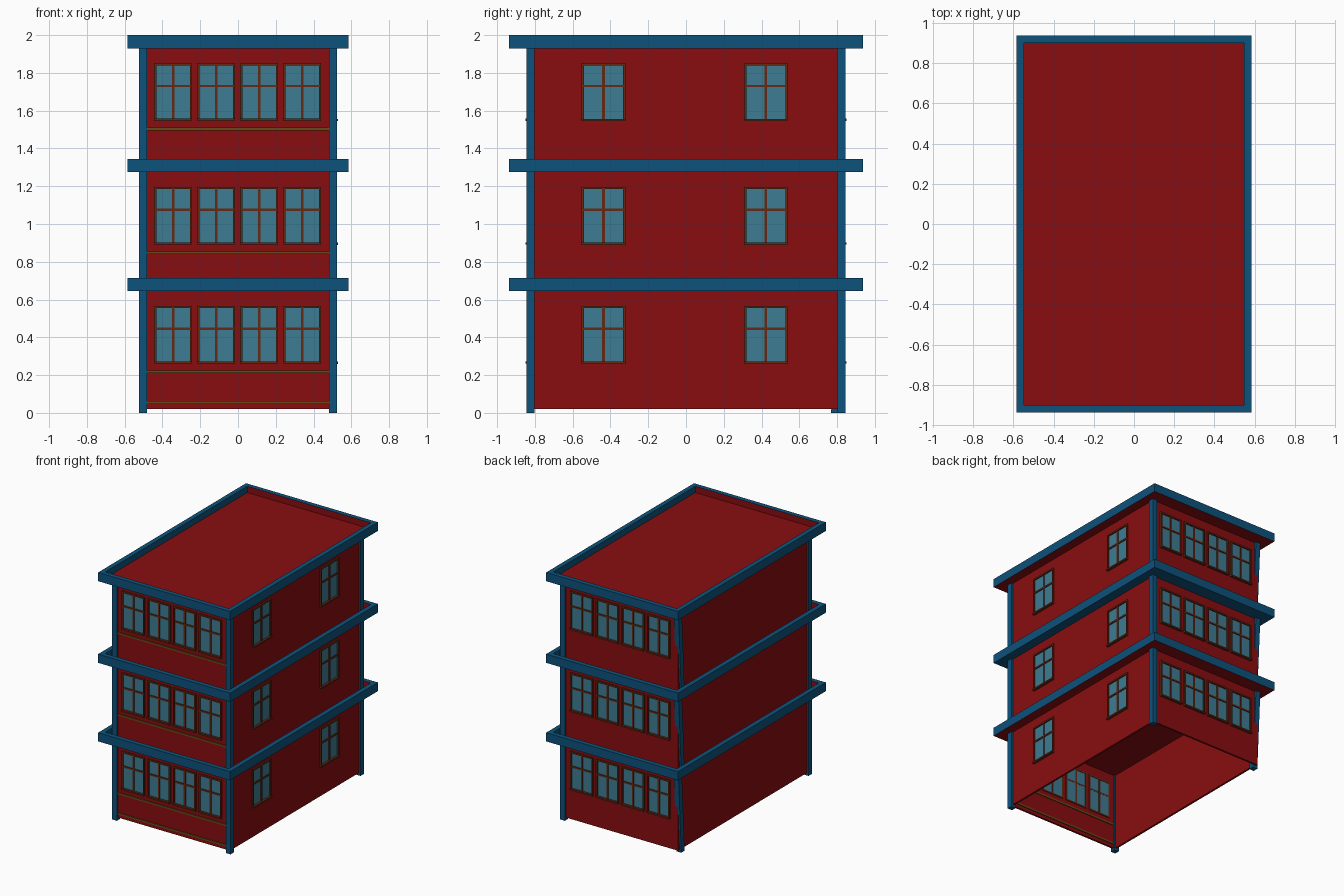
import bpy, bmesh
from mathutils import Matrix, Vector

cube = bpy.data.objects.get("Cube")
if cube:
    bpy.data.objects.remove(cube, do_unlink=True)


def material(name, r, g, b):
    m = bpy.data.materials.new(name)
    m.use_nodes = True
    m.diffuse_color = (r, g, b, 1)
    m.node_tree.nodes["Principled BSDF"].inputs["Base Color"].default_value = (r, g, b, 1)
    return m


RED = material("brick_red", 0.25, 0.004, 0.005)
BLUE = material("deep_blue", 0.004, 0.085, 0.2)
GLASS = material("window_glass", 0.047, 0.2, 0.29)
FRAME = material("frame_brown", 0.13, 0.022, 0.006)
TRIM = material("olive_trim", 0.14, 0.07, 0.008)


def add_box(bm, lo, hi):
    """Axis-aligned box between two corners, added to a bmesh."""
    lo, hi = Vector(lo), Vector(hi)
    size = hi - lo
    mat = Matrix.Translation((lo + hi) / 2) @ Matrix.Diagonal((*size, 1))
    return bmesh.ops.create_cube(bm, size=1, matrix=mat)["verts"]


def finish(bm, name, *mats, matrix=None):
    me = bpy.data.meshes.new(name)
    bm.to_mesh(me)
    bm.free()
    for m in mats:
        me.materials.append(m)
    ob = bpy.data.objects.new(name, me)
    bpy.context.collection.objects.link(ob)
    if matrix:
        ob.matrix_world = matrix
    return ob


def box(name, lo, hi, mat):
    bm = bmesh.new()
    add_box(bm, lo, hi)
    return finish(bm, name, mat)


HX, HY = 0.51, 0.83            # outer wall planes
PX, PY, POST = 0.525, 0.845, 0.042
WALL = 0.016
SLABS = [0.645, 1.275, 1.93]   # underside of each ledge
LEDGE = 0.07

# Walls, open underneath
for s, side in ((-1, "right"), (1, "left")):
    box(side + "_wall", (s * HX, -HY, 0.02), (s * (HX - WALL), HY, 1.94), RED)
for s, side in ((-1, "front"), (1, "back")):
    box(side + "_wall", (-HX + WALL, s * HY, 0.02), (HX - WALL, s * (HY - WALL), 1.94), RED)


# Ledges: blue rim around a sunken red tray
def ledge(name, z, soffit):
    bm = bmesh.new()
    add_box(bm, (-0.585, -0.937, z), (0.585, 0.937, z + LEDGE))
    bm.normal_update()
    top = max(bm.faces, key=lambda f: f.calc_center_median().z)
    bmesh.ops.inset_region(bm, faces=[top], thickness=0.053)
    ext = bmesh.ops.extrude_face_region(bm, geom=[top])
    bmesh.ops.delete(bm, geom=[top], context="FACES_ONLY")
    verts = [v for v in ext["geom"] if isinstance(v, bmesh.types.BMVert)]
    bmesh.ops.translate(bm, verts=verts, vec=(0, 0, -0.05))
    bmesh.ops.recalc_face_normals(bm, faces=bm.faces)
    for f in bm.faces:
        c = f.calc_center_median()
        inner = abs(c.x) < 0.54 and abs(c.y) < 0.9
        if inner:
            f.material_index = 1 if f.normal.z > -0.5 else soffit
    finish(bm, name, BLUE, RED)


for name, z, soffit in zip(("lower_ledge", "middle_ledge", "roof"), SLABS, (1, 0, 1)):
    ledge(name, z, soffit)

# Corner posts per storey; the back right ones lean inwards at the foot
floors = [0] + [z + 0.02 for z in SLABS[:2]]
for i, (z0, z1) in enumerate(zip(floors, SLABS)):
    for sx in (-1, 1):
        for sy in (-1, 1):
            bm = bmesh.new()
            verts = add_box(bm, (sx * PX, sy * PY, z0),
                            (sx * (PX - POST), sy * (PY - POST), z1))
            if sx < 0 < sy:
                for v in verts:
                    if v.co.z < z0 + 0.01:
                        v.co.y -= 0.035
            bmesh.ops.recalc_face_normals(bm, faces=bm.faces)
            name = f"{'back' if sy > 0 else 'front'}_{'left' if sx > 0 else 'right'}_post_{i + 1}"
            finish(bm, name, BLUE)


# Window: local x along the wall, -y outwards, origin at glass top centre
def window(name, width, height, matrix):
    bm = bmesh.new()
    w, b = width / 2, 0.012
    out, back = -0.012, WALL + 0.005
    for s in (-1, 1):
        add_box(bm, (s * w, out, -height), (s * (w + b), back, 0))
    add_box(bm, (-w - b, out, 0), (w + b, back, b))
    add_box(bm, (-w - b, out - 0.008, -height - b), (w + b, back, -height))
    add_box(bm, (-0.007, out + 0.004, -height), (0.007, back - 0.001, 0))
    add_box(bm, (-w, out + 0.003, -0.116), (w, back - 0.002, -0.103))
    brown = len(bm.faces)
    add_box(bm, (-w, -0.002, -height), (w, WALL + 0.002, 0))
    bm.faces.ensure_lookup_table()
    for f in bm.faces[brown:]:
        f.material_index = 1
    bmesh.ops.recalc_face_normals(bm, faces=bm.faces)
    finish(bm, name, FRAME, GLASS, matrix=matrix)


def turn(degrees):
    return Matrix.Rotation(degrees * 3.14159265 / 180, 4, "Z")


for i, z in enumerate(SLABS):
    top = z - 0.09
    for k in range(4):
        x = -0.343 + k * 0.2275
        window(f"front_window_{i + 1}_{k + 1}", 0.177, 0.282,
               Matrix.Translation((x, -HY, top)))
        window(f"back_window_{i + 1}_{k + 1}", 0.177, 0.282,
               Matrix.Translation((x, HY, top)) @ turn(180))
    for k, y in enumerate((-0.437, 0.423)):
        window(f"left_window_{i + 1}_{k + 1}", 0.207, 0.284,
               Matrix.Translation((HX, y, top)) @ turn(90))

# Thin horizontal bands across the front
for i, z in enumerate([0.055] + [s - 0.427 for s in SLABS]):
    box(f"front_band_{i + 1}", (-0.484, -HY - 0.008, z - 0.007),
        (0.484, -HY + WALL + 0.006, z + 0.007), TRIM)
